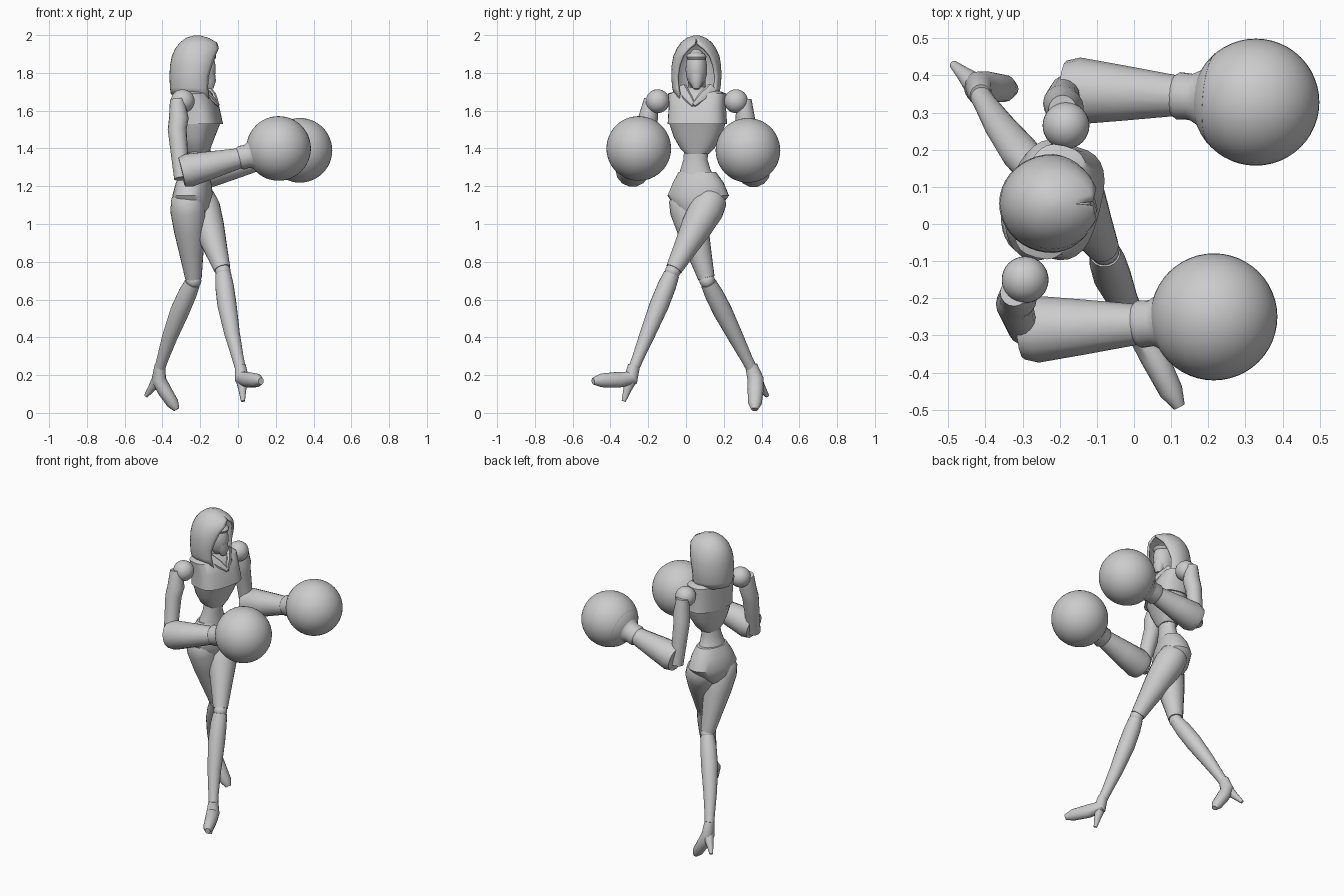
import bpy, bmesh, math
from mathutils import Vector

cube = bpy.data.objects.get("Cube")
if cube:
    bpy.data.objects.remove(cube, do_unlink=True)

grey = bpy.data.materials.new("plain grey")
grey.use_nodes = True
COLOR = (0.6, 0.6, 0.6, 1)
grey.diffuse_color = COLOR
grey.node_tree.nodes["Principled BSDF"].inputs["Base Color"].default_value = COLOR

SIDE = Vector((0.25, 0.97, 0))    # towards the figure's left shoulder
FWD = Vector((0.97, -0.25, 0))    # where the chest points


def finish(name, bm, angle=40):
    bmesh.ops.recalc_face_normals(bm, faces=bm.faces)
    mesh = bpy.data.meshes.new(name)
    bm.to_mesh(mesh)
    bm.free()
    mesh.materials.append(grey)
    ob = bpy.data.objects.new(name, mesh)
    bpy.context.collection.objects.link(ob)
    bpy.ops.object.select_all(action='DESELECT')
    ob.select_set(True)
    bpy.context.view_layer.objects.active = ob
    bpy.ops.object.shade_smooth_by_angle(angle=math.radians(angle))
    return ob


def loft(name, rings, cap=True):
    """Skin a list of closed point rings."""
    bm = bmesh.new()
    rows = [[bm.verts.new(p) for p in ring] for ring in rings]
    n = len(rows[0])
    for a, b in zip(rows, rows[1:]):
        for i in range(n):
            j = (i + 1) % n
            bm.faces.new((a[i], a[j], b[j], b[i]))
    if cap:
        bm.faces.new(rows[0])
        bm.faces.new(rows[-1])
    return finish(name, bm)


def ring(center, u, v, n, power=1.0):
    """Ellipse, squared off when power is below one."""
    def squash(c):
        return math.copysign(abs(c) ** power, c)
    angles = [2 * math.pi * i / n for i in range(n)]
    return [center + u * squash(math.cos(a)) + v * squash(math.sin(a)) for a in angles]


def tube(name, path, radii, n=16, flat=1.0):
    """Round limb along a path; flat scales its second radius."""
    pts = [Vector(p) for p in path]
    ref = Vector((1, 0, 0)) if abs((pts[-1] - pts[0]).normalized().x) < 0.7 else Vector((0, 0, 1))
    rings = []
    for i, p in enumerate(pts):
        t = (pts[min(i + 1, len(pts) - 1)] - pts[max(i - 1, 0)]).normalized()
        u = ref.cross(t).normalized()
        rings.append(ring(p, u * radii[i], t.cross(u) * radii[i] * flat, n))
    return loft(name, rings)


def body(name, levels, power):
    """Torso part from levels of (z, x, y, half width, half depth)."""
    return loft(name, [ring(Vector((x, y, z)), SIDE * w, FWD * d, 28, power)
                       for z, x, y, w, d in levels])


def ball(name, center, size, squash=(1, 1, 1), segments=32):
    bm = bmesh.new()
    bmesh.ops.create_uvsphere(bm, u_segments=segments, v_segments=segments // 2, radius=size)
    bmesh.ops.scale(bm, vec=squash, verts=bm.verts)
    bmesh.ops.translate(bm, vec=center, verts=bm.verts)
    return finish(name, bm)


# Torso
body("chest", [(1.725, -0.23, 0.06, 0.06, 0.05), (1.69, -0.225, 0.06, 0.155, 0.085),
               (1.62, -0.21, 0.06, 0.15, 0.1), (1.53, -0.2, 0.06, 0.155, 0.11)], 0.7)
body("bodice", [(1.53, -0.205, 0.06, 0.148, 0.102), (1.46, -0.21, 0.06, 0.125, 0.08),
                (1.40, -0.215, 0.06, 0.09, 0.065), (1.37, -0.215, 0.06, 0.06, 0.052)], 0.8)
body("waist", [(1.40, -0.215, 0.055, 0.065, 0.05), (1.34, -0.22, 0.05, 0.065, 0.05),
               (1.29, -0.225, 0.05, 0.08, 0.06), (1.24, -0.23, 0.055, 0.1, 0.07)], 1)
body("pelvis", [(1.275, -0.23, 0.06, 0.1, 0.066), (1.22, -0.235, 0.065, 0.135, 0.088),
                (1.15, -0.24, 0.065, 0.165, 0.1), (1.09, -0.24, 0.06, 0.12, 0.095),
                (1.02, -0.235, 0.05, 0.045, 0.06)], 0.9)
tube("neck", [(-0.23, 0.058, 1.66), (-0.21, 0.056, 1.8)], [0.05, 0.045])

# Collar strips meeting in a V on the chest
for label, s in (("left", 1), ("right", -1)):
    top = Vector((-0.19, 0.058, 1.72)) + SIDE * 0.085 * s
    tip = Vector((-0.105, 0.04, 1.63))
    tube(label + "_collar", [top, top.lerp(tip, 0.5) + FWD * 0.01, tip], [0.03, 0.026, 0.012], 8, 0.6)

# Face mask with a brow and a pointed chin
ball("face", (-0.19, 0.055, 1.82), 0.1, (0.72, 0.57, 1.08))
tube("chin", [(-0.165, 0.055, 1.80), (-0.15, 0.055, 1.75), (-0.145, 0.055, 1.715)],
     [0.046, 0.036, 0.016], 10)
ball("brow", (-0.172, 0.055, 1.885), 0.06, (0.95, 0.9, 0.45), 16)


# Hood: an open shell whose front gap closes towards the top
def hood():
    # z, half width, back reach, front reach, half gap in degrees
    levels = [(1.685, 0.118, 0.135, 0.1, 48), (1.72, 0.128, 0.14, 0.1, 52),
              (1.78, 0.133, 0.143, 0.105, 52), (1.84, 0.131, 0.14, 0.12, 46),
              (1.89, 0.122, 0.13, 0.128, 38), (1.93, 0.104, 0.112, 0.13, 24),
              (1.96, 0.083, 0.088, 0.11, 4), (1.985, 0.052, 0.055, 0.065, 0.5),
              (1.998, 0.015, 0.015, 0.02, 0.5)]
    n = 28
    bm = bmesh.new()
    rows = []
    for z, w, back, front, gap in levels:
        row = []
        for i in range(n + 1):
            a = math.radians(gap + (360 - 2 * gap) * i / n)
            reach = front if math.cos(a) > 0 else back
            # front hems hang a little lower
            drop = 0.045 * max(0, math.cos(a)) if z < 1.7 else 0
            row.append(bm.verts.new((-0.22 + reach * math.cos(a), 0.055 + w * math.sin(a), z - drop)))
        rows.append(row)
    for a, b in zip(rows, rows[1:]):
        for i in range(n):
            bm.faces.new((a[i], a[i + 1], b[i + 1], b[i]))
    bm.faces.new(rows[-1])
    bmesh.ops.remove_doubles(bm, verts=bm.verts, dist=0.002)
    ob = finish("hood", bm)
    thick = ob.modifiers.new("thickness", 'SOLIDIFY')
    thick.thickness = 0.014
    thick.offset = -1


hood()

# Arms: shoulder, sleeve middle, elbow, wrist, glove centre
arms = {
    "right": [(-0.293, -0.15, 1.65), (-0.322, -0.215, 1.5), (-0.298, -0.285, 1.24),
              (0.015, -0.27, 1.35), (0.215, -0.25, 1.40)],
    "left": [(-0.183, 0.265, 1.65), (-0.195, 0.325, 1.5), (-0.185, 0.36, 1.24),
             (0.12, 0.345, 1.34), (0.328, 0.328, 1.39)],
}
for label, joints in arms.items():
    shoulder, middle, elbow, wrist, glove = [Vector(p) for p in joints]
    ball(label + "_shoulder", shoulder, 0.063)
    out = SIDE * (0.04 if label == "left" else -0.04)
    tube(label + "_upper_arm", [shoulder + out - FWD * 0.02 + Vector((0, 0, 0.01)),
                                shoulder.lerp(middle, 0.6) + out * 0.3, middle,
                                middle.lerp(elbow, 0.5), elbow],
         [0.038, 0.052, 0.05, 0.045, 0.04])
    cuff = elbow + Vector((0, 0, 0.035))
    tube(label + "_forearm", [cuff, cuff.lerp(wrist, 0.12), cuff.lerp(wrist, 0.5), wrist],
         [0.08, 0.09, 0.075, 0.054], 14)
    tube(label + "_glove_cuff", [wrist.lerp(glove, t) for t in (-0.06, 0, 0.16, 0.3, 0.45)],
         [0.055, 0.064, 0.062, 0.078, 0.125], 24)
    ball(label + "_glove", glove, 0.171, segments=48)

# Legs: hip, knee, ankle, then shoe path and heel tip
legs = {
    "left": ([(-0.205, 0.14, 1.14), (-0.08, -0.07, 0.75), (0.012, -0.275, 0.24)],
             [(0.02, -0.29, 0.185), (0.055, -0.36, 0.175), (0.1, -0.45, 0.172), (0.122, -0.492, 0.168)],
             (0.026, -0.33, 0.062)),
    "right": ([(-0.27, -0.01, 1.14), (-0.235, 0.112, 0.70), (-0.413, 0.345, 0.24)],
              [(-0.42, 0.368, 0.18), (-0.39, 0.368, 0.12), (-0.345, 0.365, 0.05), (-0.325, 0.363, 0.018)],
              (-0.487, 0.43, 0.09)),
}
for label, (joints, shoe, heel) in legs.items():
    hip, knee, ankle = [Vector(p) for p in joints]
    tube(label + "_thigh", [hip.lerp(knee, t) for t in (-0.08, 0, 0.15, 0.4, 0.7, 0.97)],
         [0.05, 0.083, 0.094, 0.083, 0.062, 0.044], 20)
    ball(label + "_knee", knee, 0.041, segments=20)
    bulge = Vector((-0.012, 0, 0))
    tube(label + "_calf", [knee.lerp(ankle, t) + bulge * math.sin(math.pi * t)
                           for t in (0.03, 0.15, 0.35, 0.65, 0.9, 1)],
         [0.042, 0.049, 0.051, 0.041, 0.031, 0.029], 20)
    tube(label + "_shoe", [ankle + Vector((0, 0, 0.012))] + shoe, [0.032, 0.043, 0.042, 0.036, 0.018], 16, 0.9)
    start = Vector(shoe[0])
    tube(label + "_heel", [start, start.lerp(Vector(heel), 0.5), heel], [0.036, 0.022, 0.011], 10)
